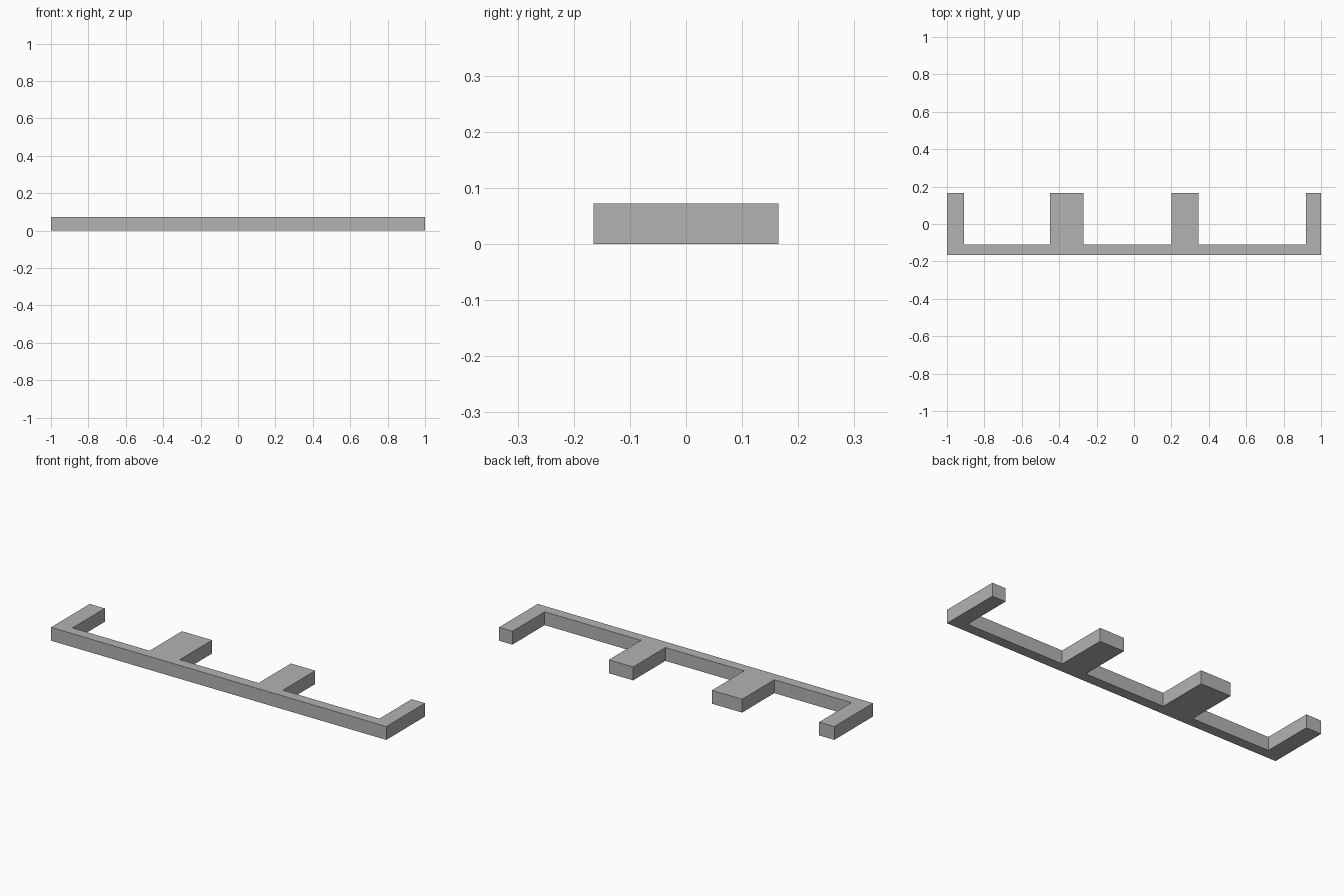
import bpy
import bmesh

cube = bpy.data.objects.get("Cube")
if cube:
    bpy.data.objects.remove(cube, do_unlink=True)

# Overall dimensions
HEIGHT = 0.072
FRONT, RAIL_BACK, PRONG_BACK = -0.165, -0.11, 0.165
PRONGS = [(-1.0, -0.91), (-0.45, -0.27), (0.2, 0.345), (0.92, 1.0)]

# Plain grey material
grey = bpy.data.materials.new("plain_grey")
grey.use_nodes = True
colour = (0.45, 0.45, 0.45, 1.0)
grey.diffuse_color = colour
grey.node_tree.nodes["Principled BSDF"].inputs["Base Color"].default_value = colour

# Outline: straight front edge, then the prongs walked along the back
outline = [(-1.0, FRONT), (1.0, FRONT)]
for left, right in reversed(PRONGS):
    corners = [(right, RAIL_BACK), (right, PRONG_BACK), (left, PRONG_BACK), (left, RAIL_BACK)]
    outline += [c for c in corners if c not in ((1.0, RAIL_BACK), (-1.0, RAIL_BACK))]

# Extrude the outline into one solid bar
bm = bmesh.new()
base = bm.faces.new([bm.verts.new((x, y, 0)) for x, y in outline])
top = bmesh.ops.extrude_face_region(bm, geom=[base], use_keep_orig=True)["geom"]
bmesh.ops.translate(bm, vec=(0, 0, HEIGHT), verts=[g for g in top if isinstance(g, bmesh.types.BMVert)])
bmesh.ops.recalc_face_normals(bm, faces=bm.faces)

mesh = bpy.data.meshes.new("pronged_rail")
bm.to_mesh(mesh)
bm.free()
mesh.materials.append(grey)
rail = bpy.data.objects.new("pronged_rail", mesh)
bpy.context.collection.objects.link(rail)
